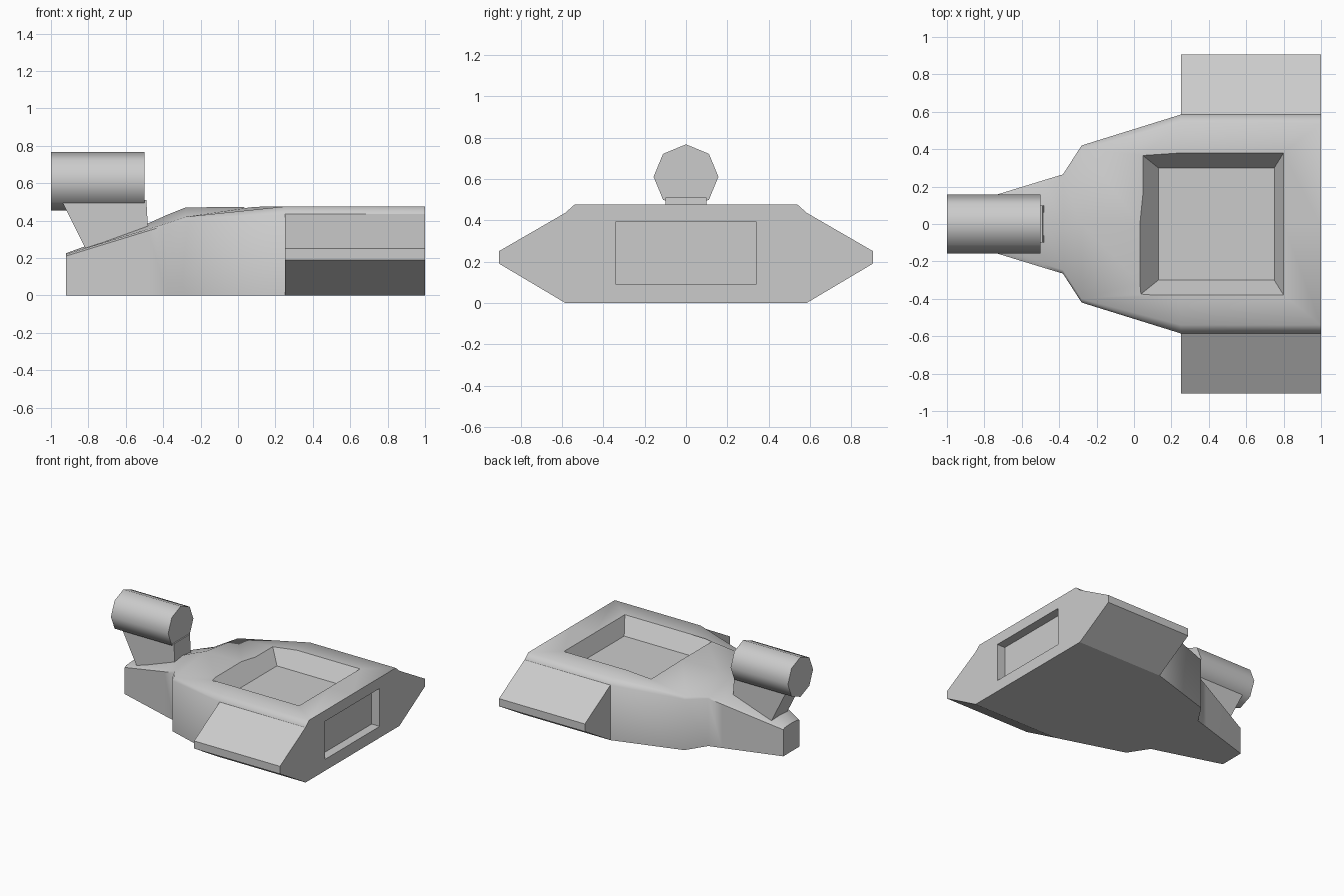
import bpy, bmesh, math

if "Cube" in bpy.data.objects:
    bpy.data.objects.remove(bpy.data.objects["Cube"])


def finish(bm, name, angle=50):
    bmesh.ops.recalc_face_normals(bm, faces=bm.faces)
    me = bpy.data.meshes.new(name)
    bm.to_mesh(me)
    bm.free()
    ob = bpy.data.objects.new(name, me)
    bpy.context.collection.objects.link(ob)
    if angle:
        bpy.ops.object.select_all(action='DESELECT')
        ob.select_set(True)
        bpy.context.view_layer.objects.active = ob
        bpy.ops.object.shade_smooth_by_angle(angle=math.radians(angle))
    return ob


def loft(name, rings, angle=50):
    """Closed skin through rings of equal point count."""
    bm = bmesh.new()
    vs = [[bm.verts.new(p) for p in r] for r in rings]
    n = len(rings[0])
    for a, b in zip(vs, vs[1:]):
        for i in range(n):
            j = (i + 1) % n
            bm.faces.new((a[i], a[j], b[j], b[i]))
    bm.faces.new(vs[0])
    bm.faces.new(vs[-1])
    return finish(bm, name, angle)


def rect(x0, x1, y, z):
    return [(x0, -y, z), (x1, -y, z), (x1, y, z), (x0, y, z)]


# Hull: x, half width, edge height, shoulder height, centre height
stations = [(-0.92, 0.10, 0.21, 0.22, 0.225),
            (-0.48, 0.235, 0.345, 0.355, 0.385),
            (-0.38, 0.265, 0.375, 0.385, 0.43),
            (-0.28, 0.42, 0.40, 0.42, 0.47),
            (0.25, 0.585, 0.435, 0.475, 0.475),
            (1.0, 0.585, 0.435, 0.475, 0.475)]


def section(x, w, ze, zs, zc):
    s = w - (0.045 if x > 0 else 0.02)
    half = [(w, 0), (w, ze), (s, zs)]
    return ([(x, y, z) for y, z in half] + [(x, 0, zc)]
            + [(x, -y, z) for y, z in reversed(half)])


hull = loft("hull", [section(*s) for s in stations])

# Recesses in the deck and the rear face
deck_cutter = loft("deck_cutter", [rect(0.13, 0.75, 0.30, 0.35),
                                   rect(0.03, 0.80, 0.38, 0.475),
                                   rect(0.03, 0.80, 0.38, 0.60)], 0)
rear_cutter = loft("rear_cutter", [
    [(x, -0.34, 0.09), (x, 0.34, 0.09), (x, 0.34, 0.39), (x, -0.34, 0.39)]
    for x in (0.93, 1.1)], 0)
for cutter in (deck_cutter, rear_cutter):
    cutter.hide_render = True
    cutter.hide_set(True)
    mod = hull.modifiers.new(cutter.name, 'BOOLEAN')
    mod.operation = 'DIFFERENCE'
    mod.solver = 'EXACT'
    mod.object = cutter

# Side wings
wing_profile = [(0.585, 0), (0.905, 0.19), (0.905, 0.25), (0.585, 0.435)]
for side, label in ((-1, "front"), (1, "back")):
    loft(label + "_wing", [[(x, side * y, z) for y, z in wing_profile]
                           for x in (0.25, 1.0)])

# Pylon between nose and pod
pylon_profile = [(-0.945, 0.51), (-0.49, 0.51), (-0.48, 0.33), (-0.80, 0.22)]
loft("pylon", [[(x, y, z) for x, z in pylon_profile] for y in (-0.10, 0.10)])

# Eight-sided pod
loft("pod", [[(x, 0.157 * math.sin(i * math.pi / 4), 0.61 + 0.157 * math.cos(i * math.pi / 4))
              for i in range(8)] for x in (-1.0, -0.5)])
